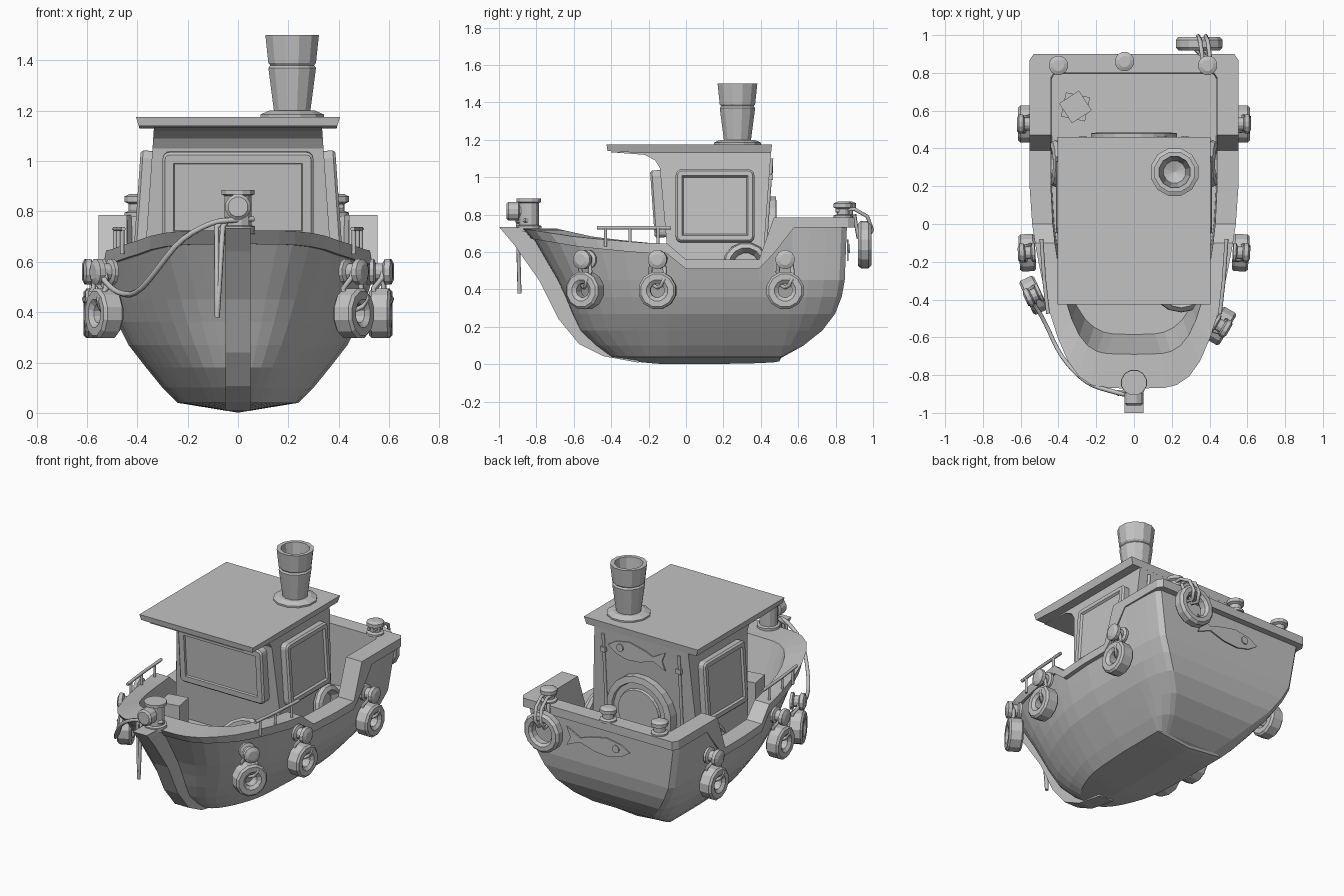
import bpy, bmesh, math
from mathutils import Matrix, Vector

cube = bpy.data.objects.get("Cube")
if cube:
    bpy.data.objects.remove(cube)

GREY = (0.54, 0.54, 0.54, 1)
grey = bpy.data.materials.new("plain grey")
grey.use_nodes = True
grey.diffuse_color = GREY
grey.node_tree.nodes["Principled BSDF"].inputs["Base Color"].default_value = GREY


def T(x, y, z):
    return Matrix.Translation((x, y, z))


def R(deg, axis):
    return Matrix.Rotation(math.radians(deg), 4, axis)


def interp(points, v):
    """Piecewise linear lookup in a list of (key, value)."""
    if v <= points[0][0]:
        return points[0][1]
    for (a, p), (b, q) in zip(points, points[1:]):
        if v <= b:
            return p + (q - p) * (v - a) / (b - a)
    return points[-1][1]


def finish(bm, name, M=Matrix()):
    bmesh.ops.remove_doubles(bm, verts=bm.verts, dist=1e-5)
    bmesh.ops.transform(bm, matrix=M, verts=bm.verts)
    bmesh.ops.recalc_face_normals(bm, faces=bm.faces)
    mesh = bpy.data.meshes.new(name)
    bm.to_mesh(mesh)
    bm.free()
    obj = bpy.data.objects.new(name, mesh)
    mesh.materials.append(grey)
    bpy.context.collection.objects.link(obj)
    return obj


def grid(bm, rows, closed_u=False, closed_v=False):
    """Skin a grid of points with quads."""
    vs = [[bm.verts.new(p) for p in row] for row in rows]
    nu, nv = len(vs), len(vs[0])
    for i in range(nu if closed_u else nu - 1):
        for j in range(nv if closed_v else nv - 1):
            a, b = (i + 1) % nu, (j + 1) % nv
            bm.faces.new((vs[i][j], vs[a][j], vs[a][b], vs[i][b]))
    bmesh.ops.dissolve_degenerate(bm, dist=1e-6, edges=bm.edges)


def lathe(name, profile, M, sides=12, ring=False):
    """Revolve (radius, height) points about local z."""
    bm = bmesh.new()
    rows = []
    for i in range(sides):
        t = 2 * math.pi * (i + 0.5) / sides
        rows.append([(r * math.cos(t), r * math.sin(t), z) for r, z in profile])
    grid(bm, rows, True, ring)
    return finish(bm, name, M)


def slab(name, profile, half):
    """Side profile of (y, z) points, half(z) wide to each side."""
    bm = bmesh.new()
    ends = [[bm.verts.new((s * half(z), y, z)) for y, z in profile] for s in (-1, 1)]
    for e in ends:
        bm.faces.new(e)
    n = len(profile)
    for i in range(n):
        j = (i + 1) % n
        bm.faces.new((ends[0][i], ends[0][j], ends[1][j], ends[1][i]))
    return finish(bm, name)


def plate(name, outline, depth, M, frame=0.0):
    """Flat outline raised along local z; frame > 0 adds a sunken pane."""
    bm = bmesh.new()
    face = bm.faces.new([bm.verts.new((x, y, 0)) for x, y in outline])
    face.normal_update()
    new = bmesh.ops.extrude_face_region(bm, geom=[face])["geom"]
    bmesh.ops.translate(bm, vec=(0, 0, depth), verts=[v for v in new if isinstance(v, bmesh.types.BMVert)])
    top = [f for f in new if isinstance(f, bmesh.types.BMFace)]
    if frame:
        bmesh.ops.recalc_face_normals(bm, faces=bm.faces)
        bmesh.ops.inset_region(bm, faces=top, thickness=0.01, depth=0.01)
        bmesh.ops.inset_region(bm, faces=top, thickness=frame - 0.01)
        bmesh.ops.inset_region(bm, faces=top, thickness=0.008, depth=-0.012)
    return finish(bm, name, M)


def box(name, size, M):
    bm = bmesh.new()
    bmesh.ops.create_cube(bm, size=1, matrix=Matrix.Diagonal((*size, 1)))
    return finish(bm, name, M)


def tube(name, points, radius, closed=False, kind="POLY"):
    curve = bpy.data.curves.new(name, "CURVE")
    curve.dimensions = "3D"
    curve.bevel_depth, curve.bevel_resolution = radius, 1
    curve.use_fill_caps = True
    line = curve.splines.new(kind)
    line.points.add(len(points) - 1)
    for p, q in zip(line.points, points):
        p.co = (*q, 1)
    line.use_cyclic_u = closed
    line.use_endpoint_u = not closed
    line.order_u, line.resolution_u = 3, 3
    curve.materials.append(grey)
    obj = bpy.data.objects.new(name, curve)
    bpy.context.collection.objects.link(obj)


# Hull: half lofted from waterlines, with raised rail and sunken deck, then mirrored
BOW = [(.03, -.39), (.15, -.55), (.25, -.60), (.35, -.64), (.5, -.71), (.62, -.77), (.72, -.86)]
STERN = [(.03, .5), (.08, .6), (.16, .71), (.22, .765), (.29, .81), (.4, .845), (.6, .86)]
WIDTH = [(.04, .24), (.1, .3), (.18, .365), (.27, .435), (.36, .48), (.5, .525), (.6, .545)]
KEEL = [(-.86, .035), (-.5, .012), (-.22, .003), (.1, 0), (.39, .006), (.6, .018), (.865, .035)]
RAIL_TOP = [(-.86, .725), (-.6, .68), (-.25, .65), (-.1, .645), (0, .56), (.39, .56), (.47, .785)]
RAIL_LOW = [(-.86, .67), (-.6, .625), (-.25, .595), (-.1, .59), (0, .51), (.41, .51), (.57, .73)]
STATIONS = [-.86, -.855, -.84, -.8, -.73, -.62, -.5, -.36, -.22, -.1, 0, .2, .39, .47, .57, .66, .75, .835, .865]


def hull_point(s, z, bow, stern, width, power, centre, taper=0):
    y = s
    if s < -.12:
        y = bow + (s + .86) * (-.12 - bow) / .74
    elif s > .5:
        y = .5 + (s - .5) * (stern - .5) / .365
    u = min(1, (s + .86) / .96)
    aft = max(0, (s - .5) / .365)
    chamfer = .96 if s > .86 else 1
    x = 0 if centre else width * u ** power * (1 - taper * aft ** 3) * chamfer
    return (x, y, z)


def hull_column(s, centre=False):
    low, top, keel = (interp(t, s) for t in (RAIL_LOW, RAIL_TOP, KEEL))
    col = [hull_point(s, keel, -.38, .5, 0, 1, True)]
    for z in (.04, .1, .18, .27, .36, .45, low):
        power = interp([(0, .4), (.7, .23)], z)
        taper = interp([(0, .3), (.3, .1), (.5, .02)], z)
        col.append(hull_point(s, z, interp(BOW, z), interp(STERN, z), interp(WIDTH, z), power, centre, taper))
    for z in (low, top):
        col.append(hull_point(s, z, interp(BOW, z) - .012, .9, .553, .23, centre))
    col.append(hull_point(s, top, -.69, .8, .44, .21, centre))
    col.append(hull_point(s, .4, -.585, .795, .435, .26, centre))
    col.append((0, col[-1][1], .4))
    return col


bm = bmesh.new()
grid(bm, [hull_column(s) for s in STATIONS] + [hull_column(.865, True)])
hull = finish(bm, "hull")
hull.modifiers.new("mirror", "MIRROR").use_clip = True

# Stem and keel strip
slab("stem", [(-1, .735), (-.92, .64), (-.786, .45), (-.68, .24), (-.57, .107), (-.44, .043), (-.25, .008),
              (-.25, .03), (-.36, .07), (-.5, .16), (-.6, .4), (-.72, .6), (-.8, .73)], lambda z: .05)

# Cabin with a coved front under a flat roof
slab("cabin", [(-.08, .39), (-.14, 1.05), (-.165, 1.09), (-.22, 1.12), (-.42, 1.135), (.455, 1.135), (.40, .39)],
     lambda z: .385 - .07 * (z - .4))
slab("roof", [(-.42, 1.14), (-.425, 1.175), (.46, 1.175), (.455, 1.13), (-.24, 1.13)], lambda z: .405 + .3 * (z - 1.175))


def rounded(w, h, r=.03):
    pts = []
    for k, (sx, sy) in enumerate(((1, 1), (-1, 1), (-1, -1), (1, -1))):
        for a in (0, 30, 60, 90):
            t = math.radians(90 * k + a)
            pts.append((sx * (w / 2 - r) + r * math.cos(t), sy * (h / 2 - r) + r * math.sin(t)))
    return pts


plate("front_window", rounded(.6, .36), .06, T(0, -.11, .86) @ R(94, "X"), .045)
for side, name in ((1, "left_window"), (-1, "right_window")):
    plate(name, rounded(.42, .39), .04, T(side * .35, .155, .845) @ R(side * 90, "Z") @ R(86, "X"), .035)

# Rear round door with raised rims
BACK = R(180, "Z") @ R(90, "X")
lathe("rear_door", [(0, -.05), (.23, -.05), (.23, .025), (.19, .03), (.185, .015), (.15, .015), (.145, .03), (0, .03)],
      T(0, .455, .67) @ BACK, 20)
for x in (-.27, .27):
    tube("door_pipe", [(x, .415, .5), (x, .458, 1.1)], .01)
    for y, z in ((.42, .6), (.45, 1)):
        box("door_hinge", (.035, .03, .03), T(x, y, z))

# Fish emblems
FISH = [(-.27, .01), (-.2, .05), (-.08, .07), (.06, .04), (.13, .015), (.24, .07), (.21, 0), (.24, -.06),
        (.13, -.015), (.02, -.05), (-.1, -.06), (-.2, -.035)]
for name, flip, M in (("cabin_fish", .8, T(.02, .45, 1.03) @ BACK), ("stern_fish", -.88, T(.03, .862, .605) @ BACK)):
    plate(name, [(x * flip, y * .9) for x, y in FISH], .008, M)
    lathe(name + "_eye", [(0, 0), (.024, 0), (.024, .015), (0, .015)], M @ T(-.16 * flip, .012, 0))

# Funnel
lathe("funnel", [(0, 1.17), (.13, 1.17), (.13, 1.185), (.095, 1.2), (.075, 1.2), (.098, 1.37), (.09, 1.38),
                 (.098, 1.39), (.11, 1.5), (.085, 1.5), (.06, 1.3), (0, 1.28)], T(.215, .275, 0))

# Bow bollard with a forward arm
lathe("bow_bollard", [(0, .71), (.07, .71), (.07, .74), (.055, .745), (.055, .862), (.068, .868), (.068, .885),
                      (0, .885)], T(0, -.84, 0))
lathe("bow_arm", [(0, 0), (.035, 0), (.035, .05), (.052, .055), (.052, .11), (.04, .12), (0, .12)],
      T(0, -.84, .818) @ R(90, "X"))

# Stern bollards
KNOB = [(0, 0), (.052, 0), (.052, .015), (.035, .022), (.035, .05), (.052, .058), (.052, .08), (.03, .09), (0, .09)]
for x, y in ((-.4, .84), (-.05, .86), (.39, .84)):
    lathe("stern_bollard", KNOB, T(x, y, .78))

# Side fenders: knob, rope loop and tyre facing outward
TYRE = [(.038, -.028), (.058, -.043), (.09, -.043), (.102, -.032), (.102, .032), (.09, .043), (.058, .043), (.038, .028)]
for x, y, turn in ((.53, .53, 0), (.525, -.15, -3), (.425, -.52, -30),
                   (-.53, .53, 180), (-.525, -.15, 183), (-.495, -.36, 205)):
    M = T(x, y, .56) @ R(turn, "Z")
    lathe("fender_knob", KNOB, M @ R(90, "Y"))
    lathe("fender_tyre", TYRE, M @ T(.04, 0, -.165) @ R(90, "Y"), 12, True)
    loop = []
    for k in range(12):
        t = k * math.pi / 6
        loop.append(M @ Vector((.05 + .035 * math.sin(t) * (math.cos(t) < 0), .04 * math.sin(t), -.065 + .085 * math.cos(t))))
    tube("fender_rope", loop, .011, True)

# Stern tyre hung from the corner bollard
lathe("stern_tyre", [(.07, -.02), (.085, -.036), (.112, -.036), (.127, -.02), (.127, .02), (.112, .036), (.085, .036),
                     (.07, .02)], T(.345, .955, .64) @ R(90, "X"), 14, True)
for dx in (-.02, .02):
    tube("stern_rope", [(.39 + dx, .8, .82), (.38 + dx, .9, .83), (.37 + dx, .97, .79), (.36 + dx, .995, .72),
                        (.35 + dx, .97, .67), (.35 + dx, .92, .68), (.37 + dx, .9, .8)], .011)

# Hand rails on the gunwale
for side in (-1, 1):
    tube("hand_rail", [(side * x, y, .73) for x, y in ((.455, -.475), (.475, -.3), (.49, -.08))], .01)
    for x, y in ((.46, -.43), (.475, -.3), (.488, -.15)):
        tube("rail_post", [(side * x, y, .63), (side * x, y, .73)], .009)

# Mooring rope from the bow to the front fender, and a hanging end
tube("mooring_rope", [(.06, -.85, .77), (-.03, -.91, .765), (-.1, -.89, .76), (-.23, -.855, .69), (-.32, -.78, .57),
                      (-.4, -.68, .47), (-.47, -.52, .47), (-.53, -.42, .52), (-.56, -.39, .57)], .012, kind="NURBS")
for x in (-.06, -.085):
    tube("hanging_rope", [(-.04, -.88, .77), (x, -.9, .74), (-.083, -.89, .38)], .011)

# Life rings beside and in front of the cabin
RING = [(.07, -.02), (.09, -.03), (.115, -.02), (.125, 0), (.115, .02), (.09, .03)]
for side in (-1, 1):
    lathe("side_life_ring", RING, T(side * .415, .32, .53) @ R(side * 80, "Y"), 14, True)
lathe("front_life_ring", [(r * 1.25, z) for r, z in RING], T(.25, -.33, .515) @ R(28, "X"), 14, True)

# Crates on deck
box("bow_crate", (.13, .13, .25), T(-.215, -.345, .52) @ R(10, "Z"))
box("stern_crate", (.13, .13, .08), T(-.31, .62, .44) @ R(-12, "Z"))
box("stern_crate_lid", (.125, .125, .05), T(-.31, .62, .5) @ R(33, "Z"))
